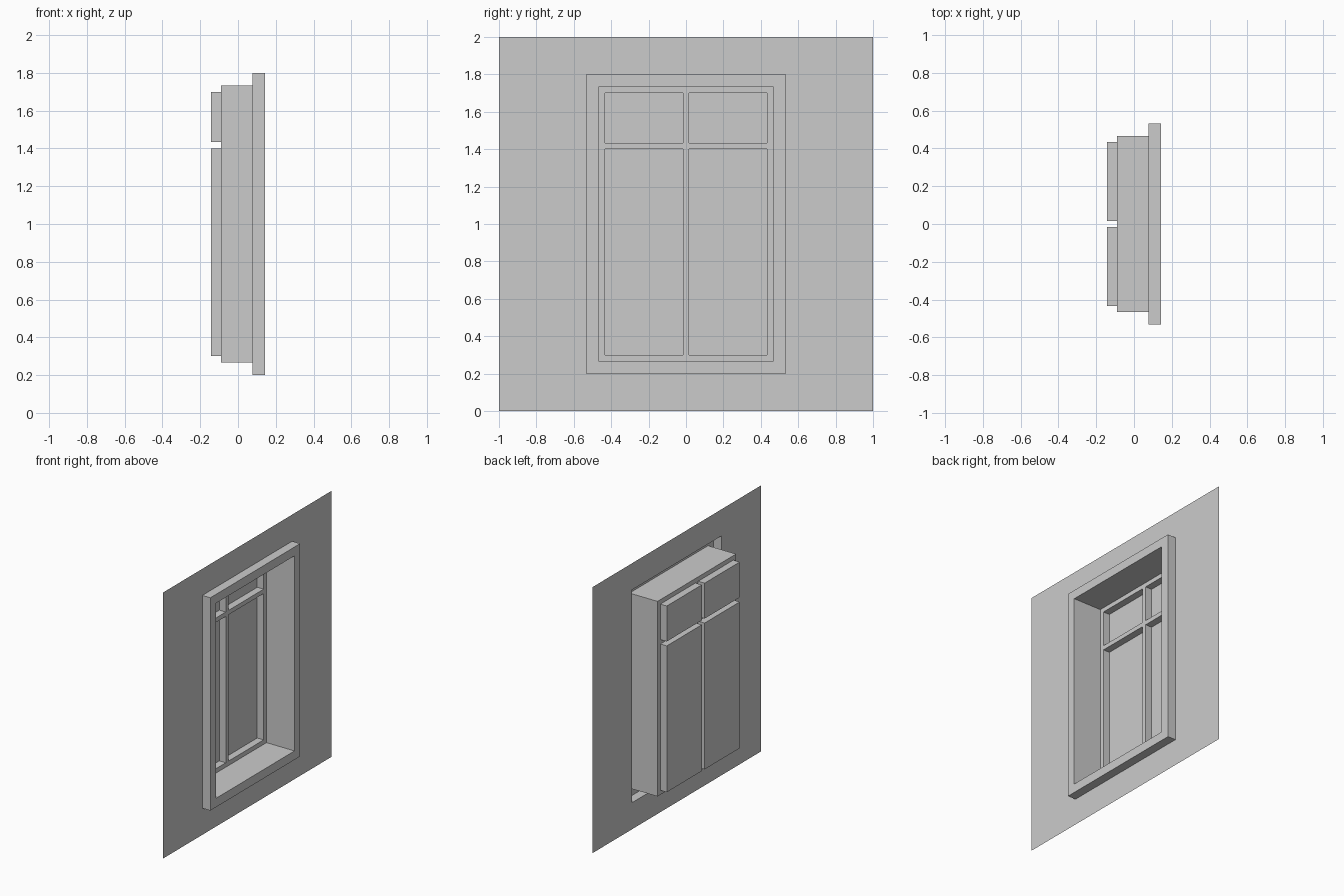
import bpy

if "Cube" in bpy.data.objects:
    bpy.data.objects.remove(bpy.data.objects["Cube"])

U = 1 / 30                      # layout module
WALL_X = 0.0767                 # wall plane
FRONT_X = 0.1433                # face of the casing
SASH_X = -0.09                  # plane of the glazing bars
GLASS_X = -0.1433               # plane of the panes


def make_object(name, verts, faces):
    mesh = bpy.data.meshes.new(name)
    mesh.from_pydata(verts, [], faces)
    mesh.update()
    obj = bpy.data.objects.new(name, mesh)
    bpy.context.collection.objects.link(obj)
    return obj


def rect(x, y0, y1, z0, z1):
    """Rectangle at depth x, counter-clockwise seen from +x."""
    return [(x, y0, z0), (x, y1, z0), (x, y1, z1), (x, y0, z1)]


def loft(name, loops, cap=False):
    """Join successive rectangles into an open sheet, optionally closing the last."""
    verts = [v for loop in loops for v in loop]
    faces = []
    for k in range(len(loops) - 1):
        a, b = 4 * k, 4 * k + 4
        for i in range(4):
            j = (i + 1) % 4
            faces.append((a + i, a + j, b + j, b + i))
    if cap:
        n = len(verts) - 4
        faces.append((n, n + 1, n + 2, n + 3))
    return make_object(name, verts, faces)


outer = (-16 * U, 16 * U, 6 * U, 54 * U)
inner = (-14 * U, 14 * U, 8 * U, 52 * U)

# Wall sheet with its opening
loft("wall", [rect(WALL_X, -1, 1, 0, 2), rect(WALL_X, *outer)])

# Raised casing: outer sides and front face, open at the back
loft("window_casing", [rect(WALL_X, *outer), rect(FRONT_X, *outer), rect(FRONT_X, *inner)])

# Deep reveal behind the casing
loft("window_reveal", [rect(FRONT_X, *inner), rect(SASH_X, *inner)])

# Glazing bars: a grid sheet with the four pane cells left out
ys = [v * U for v in (-14, -13, -0.5, 0.5, 13, 14)]
zs = [v * U for v in (8, 9, 42, 43, 51, 52)]
verts = [(SASH_X, y, z) for z in zs for y in ys]
faces = []
for r in range(5):
    for c in range(5):
        if r % 2 and c % 2:
            continue
        i = 6 * r + c
        faces.append((i, i + 1, i + 7, i + 6))
make_object("glazing_bars", verts, faces)

# Recessed panes, each a shallow tray
for r, row in ((1, "lower"), (3, "upper")):
    for c, side in ((1, "left"), (3, "right")):
        cell = (ys[c], ys[c + 1], zs[r], zs[r + 1])
        loft(f"{row}_{side}_pane", [rect(SASH_X, *cell), rect(GLASS_X, *cell)], cap=True)
